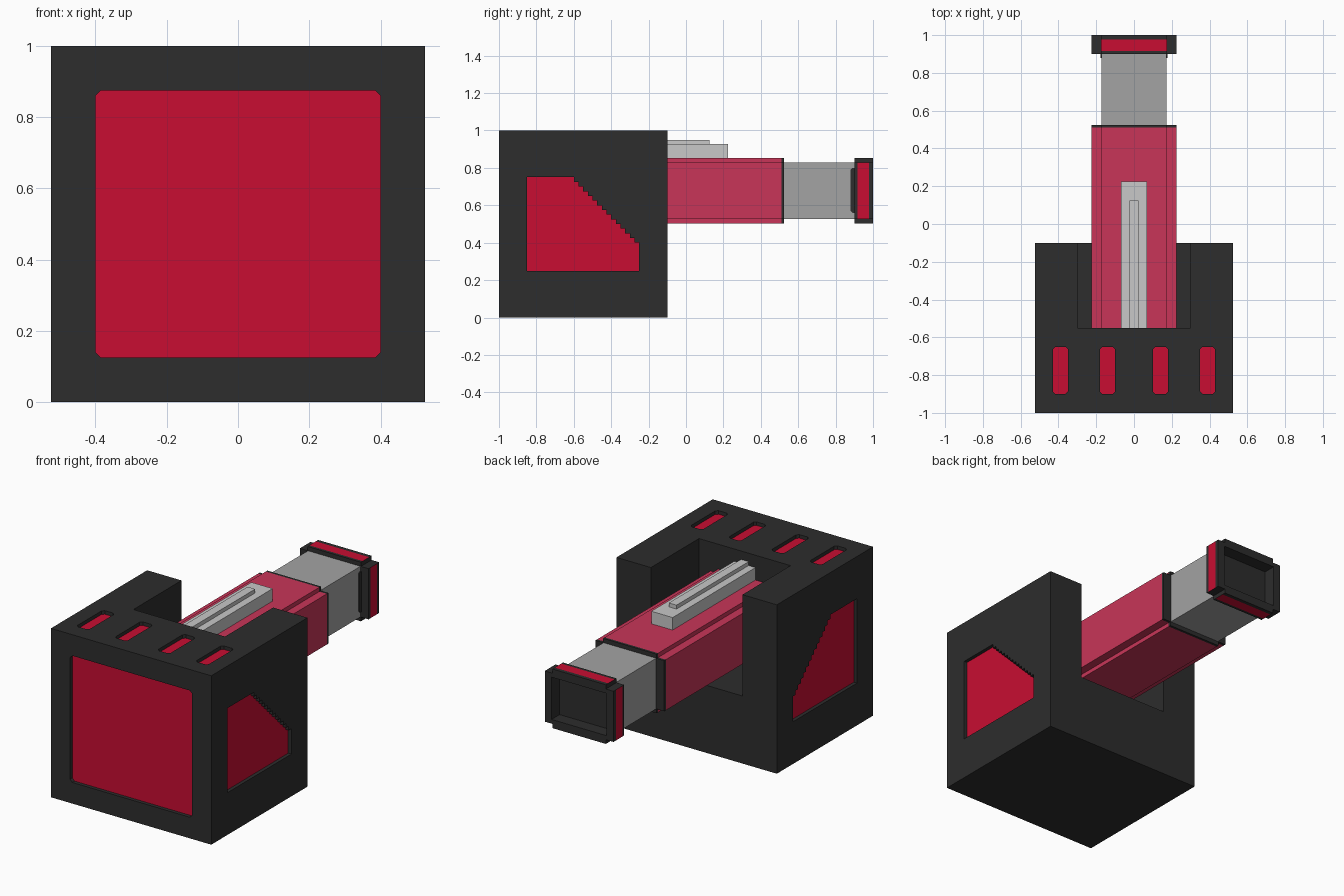
import bpy, bmesh

if "Cube" in bpy.data.objects:
    bpy.data.objects.remove(bpy.data.objects["Cube"])


def material(name, r, g, b):
    m = bpy.data.materials.new(name)
    m.diffuse_color = (r, g, b, 1)
    m.use_nodes = True
    m.node_tree.nodes["Principled BSDF"].inputs["Base Color"].default_value = m.diffuse_color
    return m


DARK = material("charcoal", 0.026, 0.026, 0.026)
RED = material("crimson", 0.578, 0.004, 0.032)
ROSE = material("rose red", 0.578, 0.036, 0.098)
GREY = material("mid grey", 0.366, 0.366, 0.366)
LIGHT = material("light grey", 0.578, 0.578, 0.578)


def prism(name, pts, axis, stations, mat):
    """Extrude a 2D outline along an axis through the given stations."""
    place = {'x': lambda u, v, t: (t, u, v),
             'y': lambda u, v, t: (u, t, v),
             'z': lambda u, v, t: (u, v, t)}[axis]
    bm = bmesh.new()
    rings = [[bm.verts.new(place(u, v, t)) for u, v in pts] for t in stations]
    n = len(pts)
    for a, b in zip(rings, rings[1:]):
        for i in range(n):
            j = (i + 1) % n
            bm.faces.new((a[i], a[j], b[j], b[i]))
    bm.faces.new(rings[0])
    bm.faces.new(rings[-1])
    bmesh.ops.recalc_face_normals(bm, faces=bm.faces)
    me = bpy.data.meshes.new(name)
    bm.to_mesh(me)
    bm.free()
    me.materials.append(mat)
    ob = bpy.data.objects.new(name, me)
    bpy.context.collection.objects.link(ob)
    return ob


def rect(u0, u1, v0, v1, c=0.0):
    """Rectangle outline, with corners cut by c."""
    if c == 0:
        return [(u0, v0), (u1, v0), (u1, v1), (u0, v1)]
    return [(u0 + c, v0), (u1 - c, v0), (u1, v0 + c), (u1, v1 - c),
            (u1 - c, v1), (u0 + c, v1), (u0, v1 - c), (u0, v0 + c)]


def box(name, x0, x1, y0, y1, z0, z1, mat):
    return prism(name, rect(x0, x1, y0, y1), 'z', (z0, z1), mat)


def cut(ob, cutter):
    cutter.hide_render = True
    mod = ob.modifiers.new("cut", 'BOOLEAN')
    mod.operation = 'DIFFERENCE'
    mod.solver = 'EXACT'
    mod.object = cutter
    bpy.context.view_layer.objects.active = ob
    bpy.ops.object.modifier_apply(modifier=mod.name)
    bpy.data.objects.remove(cutter)


# Housing with a deep slot in the back
housing = box("housing", -0.525, 0.525, -1, -0.1, 0, 1, DARK)
cut(housing, box("cutter", -0.3, 0.3, -0.55, 0.1, 0.4, 1.2, DARK))


# Recessed panels: pocket in the housing plus a thin red plate on its floor
DEPTH = 0.025


def recess(name, pts, axis, surface, outward):
    floor = surface - outward * DEPTH
    cut(housing, prism("cutter", pts, axis, (floor, surface + outward * 0.1), DARK))
    prism(name, pts, axis, (floor - outward * 0.004, floor + outward * 0.004), RED)


recess("front_panel", rect(-0.4, 0.4, 0.125, 0.875, 0.015), 'y', -1, -1)

# Side windows with a stepped diagonal edge
window = [(-0.85, 0.75), (-0.85, 0.25), (-0.25, 0.25), (-0.25, 0.4)]
for i in range(14):
    y, z = -0.25 - i * 0.025, 0.4 + (i + 1) * 0.025
    if i:
        window.append((y, z - 0.025))
    window.append((y - 0.025, z - 0.025))
window.append((-0.6, 0.75))
for side, label in ((1, "right"), (-1, "left")):
    recess(label + "_window", window, 'x', side * 0.525, side)

# Four vents on top
for i, x in enumerate((-0.39, -0.14, 0.14, 0.39)):
    recess("top_vent_%d" % (i + 1), rect(x - 0.04, x + 0.04, -0.9, -0.65, 0.013), 'z', 1, 1)

# Barrel outline with stepped corners
X0, X1, ZA, ZB, ZC, ZD = 0.175, 0.225, 0.503, 0.528, 0.828, 0.853
half = [(X0, ZA), (X0, ZB), (X1, ZB), (X1, ZC), (X0, ZC), (X0, ZD)]
stepped = half + [(-x, z) for x, z in reversed(half)]

prism("outer_barrel", stepped, 'y', (-0.56, 0.51), ROSE)
prism("barrel_end_ring", stepped, 'y', (0.51, 0.525), DARK)
box("inner_barrel", -0.172, 0.172, 0.5, 0.91, 0.528, 0.828, GREY)

# Rails along the top of the barrel
box("rail_base", -0.07, 0.07, -0.56, 0.225, 0.85, 0.927, LIGHT)
box("rail_top", -0.025, 0.025, -0.56, 0.125, 0.92, 0.95, LIGHT)

# Small dark pads where the inner barrel meets the collar
prism("collar_pads", rect(0.88, 0.91, 0.56, 0.8, 0.01), 'x', (-0.178, 0.178), DARK)

# End collar: hollow, dark, with a red band on its outermost faces
collar = prism("end_collar", stepped, 'y', (0.9, 0.917, 0.978, 1.0), DARK)
cut(collar, box("cutter", -0.18, 0.18, 0.925, 1.1, 0.553, 0.803, DARK))
collar.data.materials.append(RED)
for f in collar.data.polygons:
    c = f.center
    outer = abs(c.x) > X1 - 0.005 or c.z > ZD - 0.005 or c.z < ZA + 0.005
    f.material_index = 1 if outer and 0.917 < c.y < 0.978 else 0
